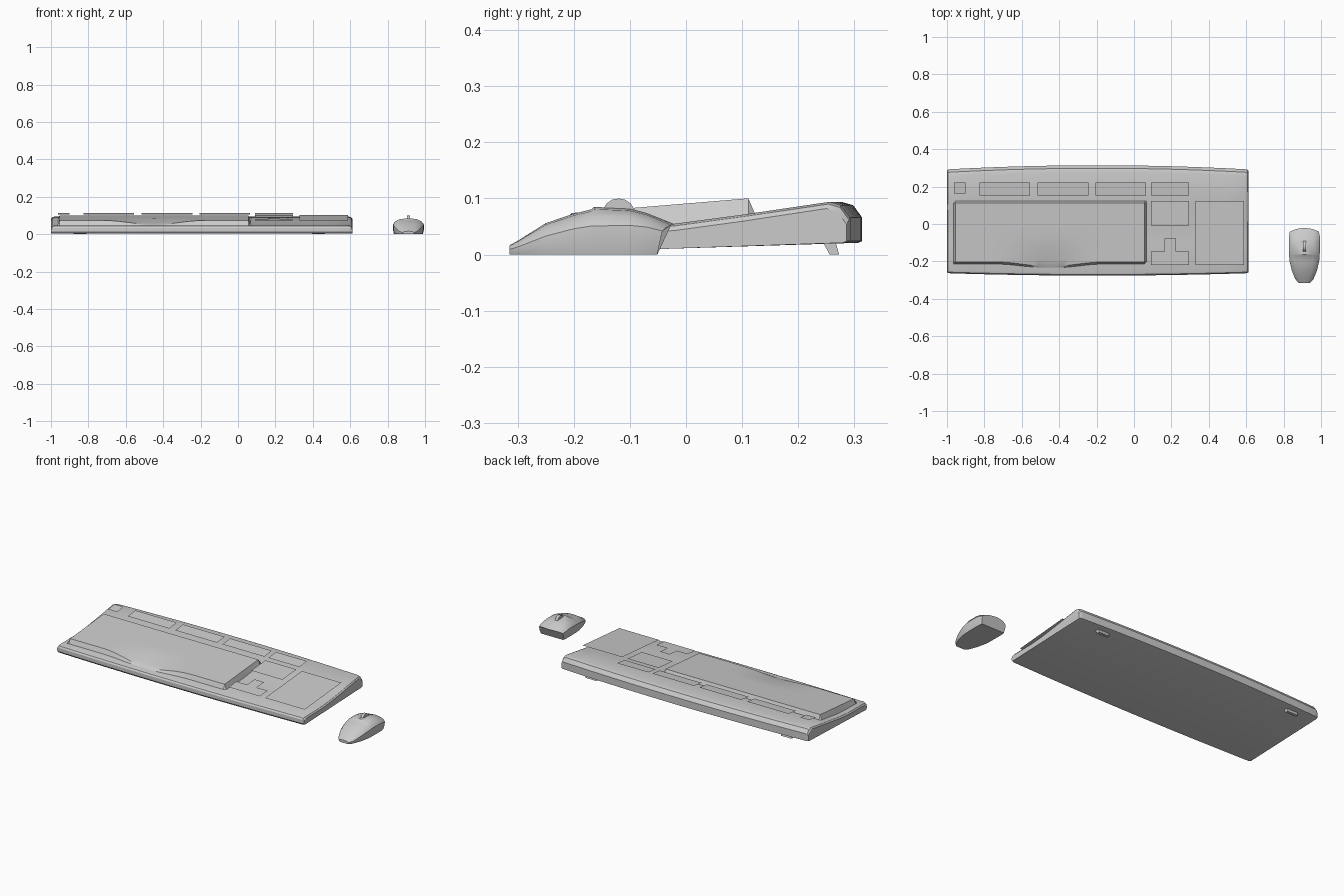
import bpy, bmesh, math

cube = bpy.data.objects.get("Cube")
if cube:
    bpy.data.objects.remove(cube)

grey = bpy.data.materials.new("light_grey_plastic")
grey.use_nodes = True
grey.diffuse_color = (0.6, 0.6, 0.6, 1)
grey.node_tree.nodes["Principled BSDF"].inputs["Base Color"].default_value = (0.6, 0.6, 0.6, 1)


def finish(name, bm, recalc=True, angle=30):
    if recalc:
        bmesh.ops.recalc_face_normals(bm, faces=bm.faces)
    mesh = bpy.data.meshes.new(name)
    bm.to_mesh(mesh)
    bm.free()
    mesh.materials.append(grey)
    obj = bpy.data.objects.new(name, mesh)
    bpy.context.collection.objects.link(obj)
    bpy.ops.object.select_all(action='DESELECT')
    obj.select_set(True)
    bpy.context.view_layer.objects.active = obj
    bpy.ops.object.shade_smooth_by_angle(angle=math.radians(angle))
    return obj


def loft(name, rings, angle=30):
    """Closed skin through matching rings of points."""
    bm = bmesh.new()
    rows = [[bm.verts.new(p) for p in ring] for ring in rings]
    n = len(rows[0])
    for a, b in zip(rows, rows[1:]):
        for i in range(n):
            j = (i + 1) % n
            bm.faces.new((a[i], a[j], b[j], b[i]))
    bm.faces.new(rows[0])
    bm.faces.new(rows[-1])
    return finish(name, bm, angle=angle)


# Keyboard case: side profile swept along x with bowed front and back
DECK = [(-0.245, 0.047), (-0.1, 0.049), (-0.02, 0.055), (0.1, 0.071), (0.255, 0.094)]
PROFILE = [(-0.256, 0.003), (-0.263, 0.012), (-0.263, 0.034), (-0.257, 0.043)] + DECK + [
    (0.276, 0.088), (0.292, 0.066), (0.292, 0.024), (0.285, 0.021)]


def deck_z(y):
    for (y0, z0), (y1, z1) in zip(DECK, DECK[1:]):
        if y <= y1:
            break
    return z0 + (z1 - z0) * (y - y0) / (y1 - y0)


def case_ring(x, drop, pull):
    bow = 1 - ((x + 0.195) / 0.805) ** 2
    ring = []
    for y, z in PROFILE:
        shift = 0.022 * bow if y > 0.2 else -0.013 * bow if y < -0.2 else 0
        top = z > 0.03
        ring.append((x, y * (1 - pull) + shift, z - drop * top))
    return ring


left, right = -1.0, 0.612
rings = [case_ring(left, 0.012, 0.02), case_ring(left + 0.006, 0.004, 0.006)]
steps = 16
for k in range(steps + 1):
    rings.append(case_ring(left + 0.018 + (right - left - 0.036) * k / steps, 0, 0))
rings += [case_ring(right - 0.006, 0.004, 0.006), case_ring(right, 0.012, 0.02)]
loft("keyboard_case", rings)


# Raised key groups: outline on the deck, inset and lifted to a sloping top
def key_top(y):
    return 0.091 + 0.083 * y


def function_top(y):
    return 0.086 + 0.12 * y


def key_group(name, outline, top=key_top, inset=0.013):
    bm = bmesh.new()
    face = bm.faces.new([bm.verts.new((x, y, 0)) for x, y in outline])
    bmesh.ops.inset_region(bm, faces=[face], thickness=inset, use_even_offset=True)
    lifted = set(face.verts)
    for v in bm.verts:
        v.co.z = top(v.co.y) if v in lifted else deck_z(v.co.y) - 0.011
    finish(name, bm, recalc=False)


def rect(x0, x1, y0, y1):
    return [(x0, y0), (x1, y0), (x1, y1), (x0, y1)]


key_group("escape_key", rect(-0.962, -0.902, 0.162, 0.222), function_top)
for i, (x0, x1) in enumerate([(-0.825, -0.555), (-0.515, -0.243), (-0.207, 0.065), (0.092, 0.295)]):
    key_group(f"function_keys_{i + 1}", rect(x0, x1, 0.152, 0.222), function_top)
key_group("navigation_keys", rect(0.092, 0.295, -0.008, 0.124))
key_group("number_pad", rect(0.33, 0.588, -0.218, 0.124))
key_group("arrow_keys", [(0.092, -0.218), (0.295, -0.218), (0.295, -0.146), (0.225, -0.146),
                         (0.225, -0.078), (0.162, -0.078), (0.162, -0.146), (0.092, -0.146)])


# Main key field: grid with a forward bulge and a sunken slope at the space bar
def bulge(x):
    d = abs(x + 0.45) / 0.29
    return 0.5 + 0.5 * math.cos(math.pi * d) if d < 1 else 0


x0, x1, back, rim = -0.967, 0.068, 0.124, 0.013
cols, rows = 32, 10
xs = [x0] + [x0 + rim + (x1 - x0 - 2 * rim) * i / cols for i in range(cols + 1)] + [x1]
bm = bmesh.new()
grid = []
for i, x in enumerate(xs):
    front = -0.216 - 0.024 * bulge(x)
    ys = [front] + [front + rim + (back - front - 2 * rim) * j / rows for j in range(rows + 1)] + [back]
    line = []
    for j, y in enumerate(ys):
        edge = i in (0, len(xs) - 1) or j in (0, len(ys) - 1)
        slope = max(0, (-0.06 - y) / 0.16)
        z = deck_z(y) - 0.004 if edge else key_top(y) - 0.02 * bulge(x) * slope ** 1.5
        line.append(bm.verts.new((x, y, z)))
    grid.append(line)
for a, b in zip(grid, grid[1:]):
    for j in range(len(a) - 1):
        bm.faces.new((a[j], b[j], b[j + 1], a[j + 1]))
finish("main_keys", bm, recalc=False)

# Folding feet under the back edge
for side, x in (("right", -0.845), ("left", 0.43)):
    foot = [(0.243, 0.024), (0.266, 0.024), (0.273, 0), (0.256, 0)]
    loft(f"{side}_foot", [[(x + s, y, z) for y, z in foot] for s in (-0.035, 0.035)])

# Mouse body: sections of y, half width, shoulder height, crown height
SECTIONS = [(-0.315, 0.03, 0.009, 0.016), (-0.296, 0.048, 0.015, 0.027), (-0.25, 0.067, 0.033, 0.056),
            (-0.2, 0.079, 0.046, 0.073), (-0.168, 0.082, 0.051, 0.081), (-0.164, 0.082, 0.051, 0.085),
            (-0.1, 0.083, 0.052, 0.082), (-0.07, 0.083, 0.049, 0.074), (-0.02, 0.078, 0.042, 0.054)]
ARCH = [(0.93, 0), (1, 0.5), (1, 1), (0.86, 1.5), (0.55, 1.88)]
MOUSE_X = 0.911


def mouse_ring(y, w, shoulder, crown):
    half = []
    for f, h in ARCH:
        z = h * shoulder if h <= 1 else shoulder + (h - 1) * (crown - shoulder)
        half.append((f, z))
    ring = half + [(0, crown)] + [(-f, z) for f, z in reversed(half)]
    out = []
    for f, z in ring:
        tail = max(0, (y + 0.07) / 0.05)
        tuck = 0.012 * max(0, 1 - z / 0.035)
        out.append((MOUSE_X + f * w, y - tail * (0.022 * f * f + tuck), z))
    return out


loft("mouse_body", [mouse_ring(*s) for s in SECTIONS], angle=35)

# Scroll wheel
bpy.ops.mesh.primitive_cylinder_add(vertices=16, radius=0.03, depth=0.016,
                                    location=(MOUSE_X, -0.12, 0.07), rotation=(0, math.pi / 2, 0))
wheel = bpy.context.object
wheel.name = "scroll_wheel"
wheel.data.materials.append(grey)
bpy.ops.object.shade_smooth_by_angle(angle=math.radians(30))
